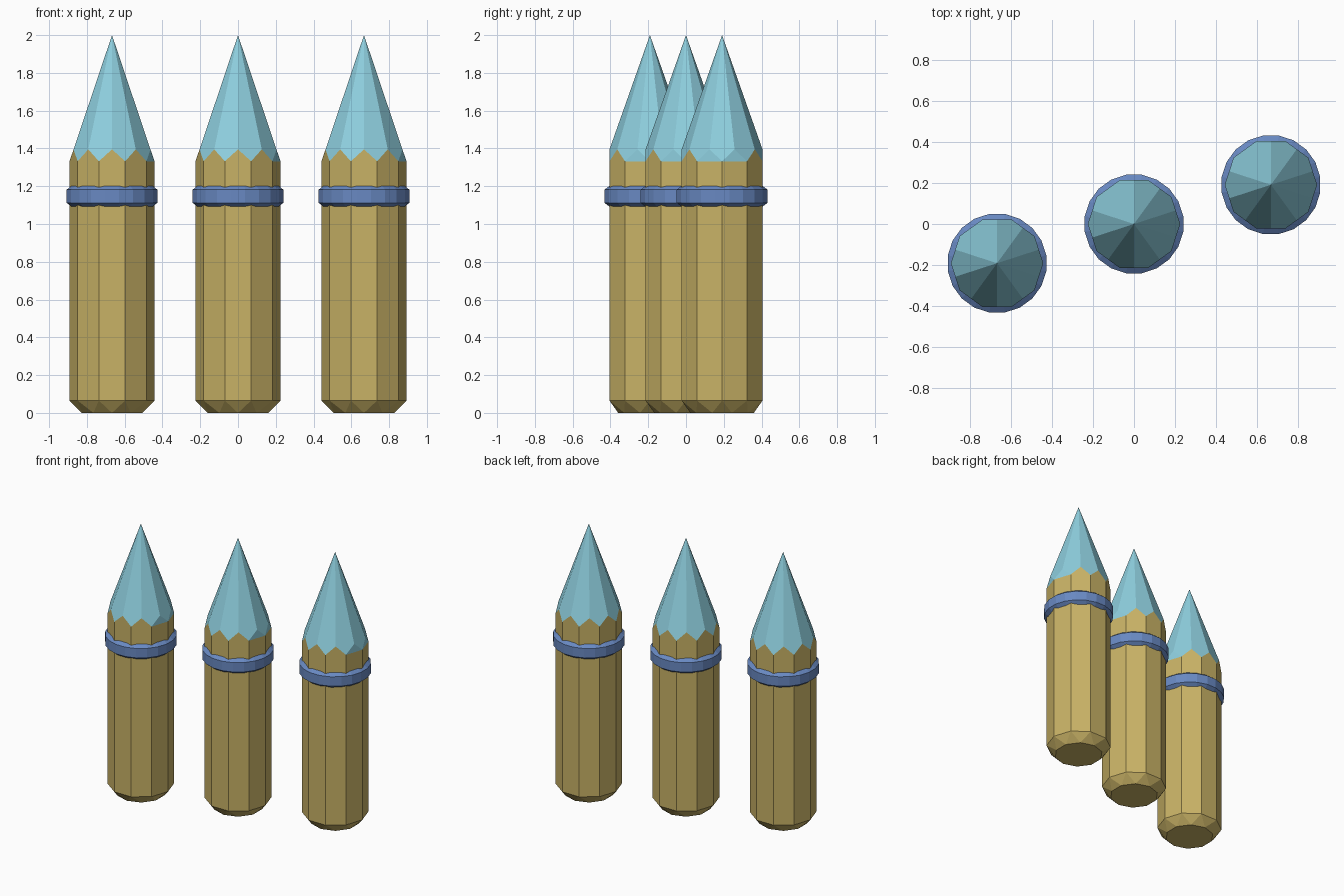
import bpy, bmesh, math

if "Cube" in bpy.data.objects:
    bpy.data.objects.remove(bpy.data.objects["Cube"])

N = 10                      # sides of the pencil
R = 0.225                   # body corner radius
APO = R * math.cos(math.pi / N)
Z_LOW, Z_PEAK, Z_TOP = 1.332, 1.395, 2.0


def material(name, rgb):
    m = bpy.data.materials.new(name)
    m.diffuse_color = (*rgb, 1)
    m.use_nodes = True
    m.node_tree.nodes["Principled BSDF"].inputs["Base Color"].default_value = m.diffuse_color
    return m


GOLD = material("gold_wood", (0.58, 0.445, 0.133))
AQUA = material("aqua_tip", (0.27, 0.62, 0.73))
BLUE = material("blue_band", (0.14, 0.25, 0.54))


def ring(bm, n, r, z, turn=0.0):
    return [bm.verts.new((r * math.cos(2 * math.pi * (i + turn) / n),
                          r * math.sin(2 * math.pi * (i + turn) / n), z)) for i in range(n)]


def finish(bm, name, mat, loc):
    bmesh.ops.recalc_face_normals(bm, faces=bm.faces)
    me = bpy.data.meshes.new(name)
    bm.to_mesh(me)
    bm.free()
    me.materials.append(mat)
    ob = bpy.data.objects.new(name, me)
    ob.location = loc
    bpy.context.collection.objects.link(ob)


def body(name, loc):
    # ten-sided shaft, tapered foot, scalloped top
    bm = bmesh.new()
    foot = ring(bm, N, 0.168, 0, 0.5)
    low = ring(bm, N, R, 0.065)
    high = ring(bm, N, R, Z_LOW)
    peak = ring(bm, N, APO, Z_PEAK, 0.5)
    bm.faces.new(foot[::-1])
    for i in range(N):
        j = (i + 1) % N
        bm.faces.new((low[i], foot[i], low[j]))
        bm.faces.new((foot[i], foot[j], low[j]))
        if i in (0, N - 1):     # the two right-hand scallops belong to the tip
            bm.faces.new((low[i], low[j], high[j], high[i]))
        else:
            bm.faces.new((low[i], low[j], high[j], peak[i], high[i]))
    for i in (0, N - 1):
        bm.verts.remove(peak[i])
    finish(bm, name, GOLD, loc)


def tip(name, loc):
    # pyramid whose ridges meet the middle of each shaft side
    bm = bmesh.new()
    high = ring(bm, N, R, Z_LOW)
    peak = ring(bm, N, APO, Z_PEAK, 0.5)
    apex = bm.verts.new((0, 0, Z_TOP))
    for i in range(N):
        j = (i + 1) % N
        bm.faces.new((peak[i - 1], high[i], peak[i], apex))
        if i in (0, N - 1):
            bm.faces.new((high[i], high[j], peak[i]))
    finish(bm, name, AQUA, loc)


def band(name, loc):
    # chamfered collar
    bm = bmesh.new()
    prof = [(0.208, 1.085), (0.243, 1.112), (0.243, 1.182), (0.208, 1.209)]
    rows = [ring(bm, 2 * N, r, z, 0.5) for r, z in prof]
    for a in range(4):
        p, q = rows[a], rows[(a + 1) % 4]
        for i in range(2 * N):
            j = (i + 1) % (2 * N)
            bm.faces.new((p[i], p[j], q[j], q[i]))
    finish(bm, name, BLUE, loc)


for side, k in (("left", -1), ("middle", 0), ("right", 1)):
    loc = (0.667 * k, 0.191 * k, 0)
    body(side + "_pencil_body", loc)
    tip(side + "_pencil_tip", loc)
    band(side + "_pencil_band", loc)
